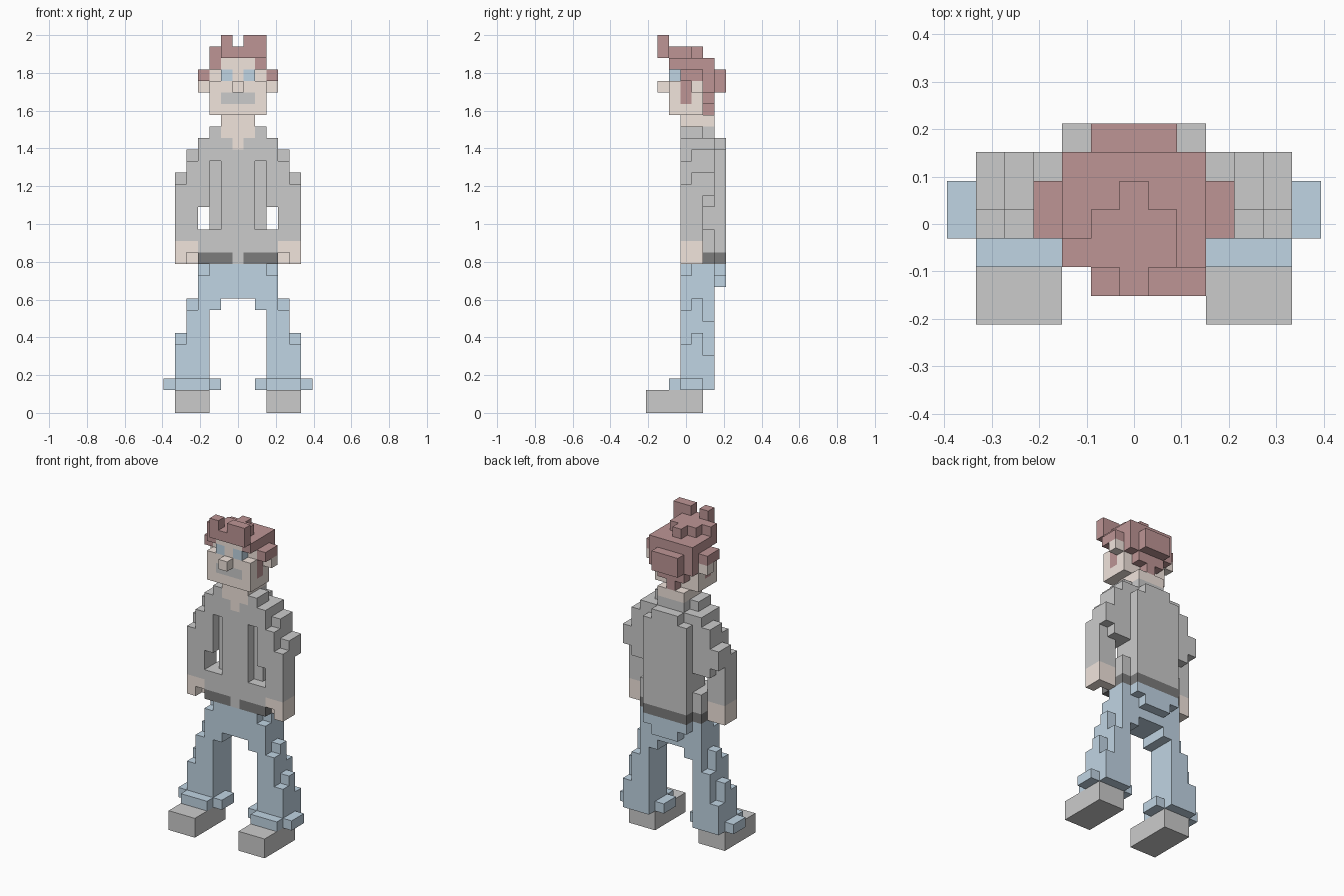
import bpy, bmesh
from mathutils import Vector

if "Cube" in bpy.data.objects:
    bpy.data.objects.remove(bpy.data.objects["Cube"])

V = 2 / 33          # edge of one cube
grid = {}           # cube (i, j, k) -> part name; later parts overwrite earlier ones


def fill(part, i0, i1, j0, j1, k0, k1, mirror=False):
    """Fill a block of cubes (inclusive ranges); mirror repeats it across x."""
    for i in range(i0, i1 + 1):
        for j in range(j0, j1 + 1):
            for k in range(k0, k1 + 1):
                grid[i, j, k] = part
                if mirror:
                    grid[-i, j, k] = part.replace("left", "right")


def pair(part, *blocks):
    for b in blocks:
        fill(part, *b, mirror=True)


def single(part, *blocks):
    for b in blocks:
        fill(part, *b)


# Shoes and trousers
pair("left_shoe", (3, 5, -3, 1, 0, 1))
pair("left_cuff", (2, 6, 0, 1, 2, 2), (3, 5, -1, 2, 2, 2))
for i, top in ((5, 6), (4, 9), (3, 12)):
    pair("left_trouser_leg", (i, i, 0, 0, 3, top - 1), (i, i, 1, 1, 3, top),
         (i, i, 2, 2, 3, top - 2 if i > 3 else top))
single("trouser_seat", (-2, 2, 0, 2, 10, 12), (-2, 2, 3, 3, 12, 12), (-1, 1, 3, 3, 11, 11))
pair("trouser_seat", (2, 2, 0, 2, 9, 9))

# Belt with plain buckle
single("belt", (-3, 3, 0, 2, 13, 13), (-2, 2, 3, 3, 13, 13))
single("buckle", (0, 0, 0, 0, 13, 13))

# Shirt body, shoulders and collar
single("shirt", (-3, 3, 0, 2, 14, 15), (-2, 2, 1, 3, 14, 22), (-1, 1, 0, 0, 16, 21),
       (-2, 2, 0, 2, 22, 23), (-1, 1, 3, 3, 23, 23), (-2, 2, 0, 1, 24, 24), (-1, 1, 2, 2, 24, 24))

# Sleeves and hands
pair("left_sleeve", (3, 3, 0, 2, 18, 23),
     (4, 4, 0, 0, 15, 21), (4, 4, 1, 1, 15, 22), (4, 4, 2, 2, 18, 22),
     (5, 5, 0, 0, 15, 19), (5, 5, 1, 1, 15, 20), (5, 5, 2, 2, 19, 20))
pair("left_hand", (5, 5, 0, 1, 13, 14), (4, 4, 0, 1, 14, 14), (4, 4, 1, 1, 13, 13))

# Neck, head, ears and nose
single("neck", (-1, 1, 0, 2, 25, 25), (-1, 1, 0, 1, 24, 24), (0, 0, 0, 0, 23, 23))
single("head", (-2, 2, -1, 1, 26, 28), (-2, 2, 0, 1, 29, 29), (-1, 1, -1, 1, 29, 30))
single("nose", (0, 0, -2, -2, 28, 28))
pair("left_ear", (3, 3, 1, 1, 28, 28))
pair("left_eye", (1, 1, -1, -1, 29, 29))
single("mouth", (-1, 1, -1, -1, 27, 27))

# Hair: cap, sideburns, nape, crown and front tuft
pair("hair", (2, 2, -1, 1, 30, 30), (3, 3, 0, 1, 29, 29), (2, 2, 0, 0, 27, 28))
single("hair", (-1, 1, 0, 1, 30, 30), (-2, 2, 2, 2, 28, 30), (-1, 1, 2, 2, 27, 27),
       (0, 0, 2, 2, 26, 26), (-1, 1, 3, 3, 28, 29),
       (-2, 1, -1, -1, 31, 31), (-1, 1, 0, 0, 31, 31), (0, 0, 1, 1, 31, 31),
       (-1, 2, -2, -2, 31, 31), (-1, -1, -2, -2, 32, 32), (1, 2, -2, -2, 32, 32))

# Colours by part
BLUE, SKIN = (0.53, 0.66, 0.77), (0.88, 0.78, 0.72)
COLOURS = {"cuff": BLUE, "trouser": BLUE, "eye": BLUE, "hand": SKIN, "neck": SKIN,
           "head": SKIN, "nose": SKIN, "ear": SKIN,
           "hair": (0.51, 0.30, 0.30), "belt": (0.2, 0.2, 0.2)}
materials = {}


def material_for(part):
    for key, rgb in COLOURS.items():
        if key in part.split("_"):
            if rgb not in materials:
                materials[rgb] = bpy.data.materials.new(key + "_colour")
                materials[rgb].diffuse_color = (*rgb, 1)
            return materials[rgb]


# One object per part, keeping only the faces that touch open air
AXES = [Vector(a) for a in ((1, 0, 0), (0, 1, 0), (0, 0, 1))]
for part in dict.fromkeys(grid.values()):
    bm = bmesh.new()
    for cell in [c for c, p in grid.items() if p == part]:
        centre = Vector((cell[0], cell[1], cell[2] + 0.5))
        for a in range(3):
            for s in (1, -1):
                n = AXES[a] * s
                if tuple(int(cell[d] + n[d]) for d in range(3)) in grid:
                    continue
                u, w = AXES[(a + 1) % 3], AXES[(a + 2) % 3] * s
                bm.faces.new([bm.verts.new((centre + (n + u * p + w * q) / 2) * V)
                              for p, q in ((-1, -1), (1, -1), (1, 1), (-1, 1))])
    bmesh.ops.remove_doubles(bm, verts=bm.verts, dist=V / 100)
    mesh = bpy.data.meshes.new(part)
    bm.to_mesh(mesh)
    bm.free()
    obj = bpy.data.objects.new(part, mesh)
    bpy.context.collection.objects.link(obj)
    mat = material_for(part)
    if mat:
        mesh.materials.append(mat)

for m in bpy.data.materials:
    if m.users and not m.is_grease_pencil:
        m.use_nodes = True
        m.node_tree.nodes["Principled BSDF"].inputs["Base Color"].default_value = m.diffuse_color
